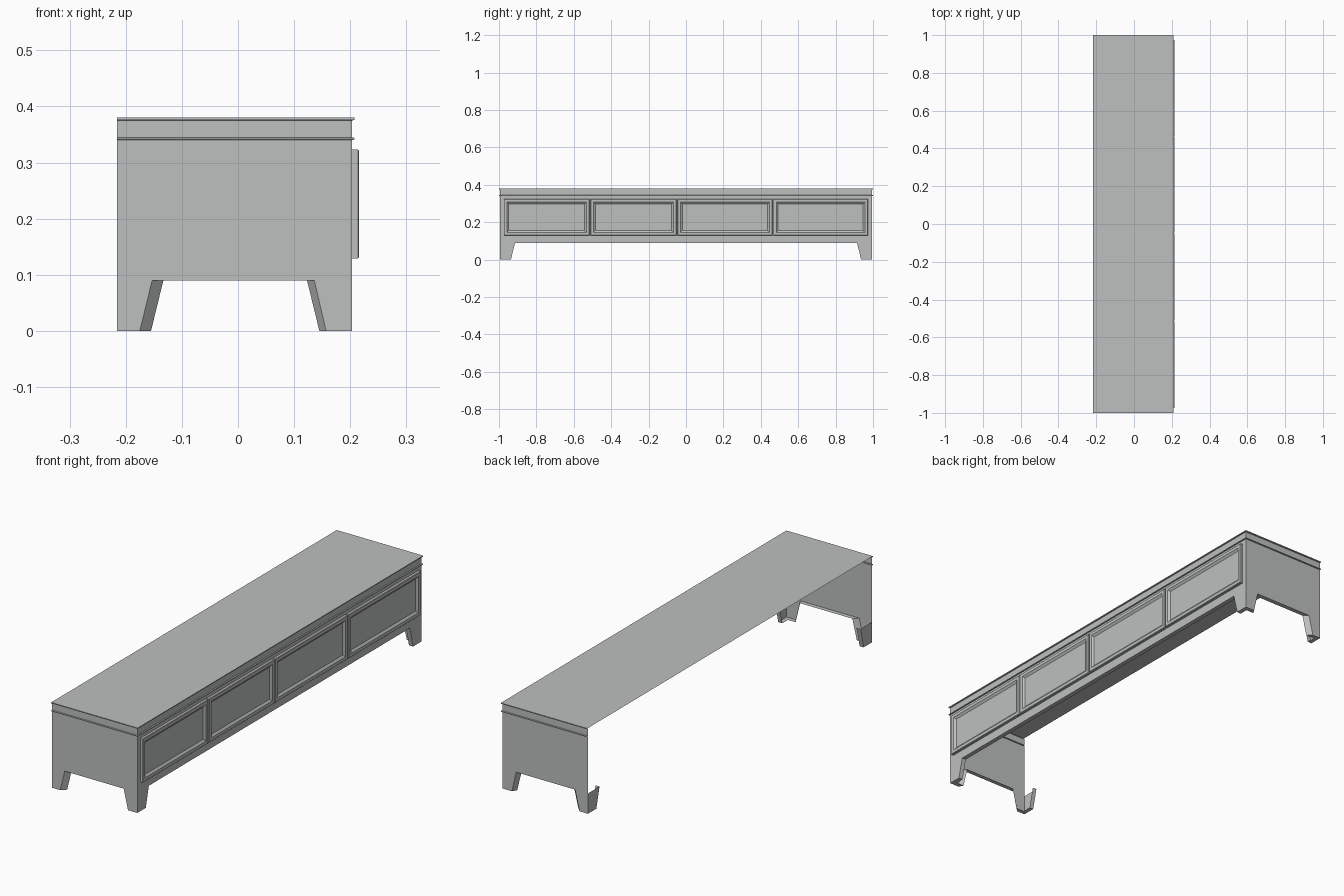
import bpy, bmesh
from mathutils import Vector

if "Cube" in bpy.data.objects:
    bpy.data.objects.remove(bpy.data.objects["Cube"])

GREY = bpy.data.materials.new("plain grey")
GREY.diffuse_color = (0.51, 0.53, 0.52, 1)
GREY.use_nodes = True
GREY.node_tree.nodes["Principled BSDF"].inputs["Base Color"].default_value = GREY.diffuse_color

BACK, FRONT, SIDE = -0.216, 0.203, 0.995   # body limits: back x, drawer-front x, end y
ARCH, DEPTH = 0.09, 0.02                   # underside height, edge return depth


def build(name, faces):
    """Make an object from (points, facing) pairs, turning each face to its facing."""
    bm = bmesh.new()
    for pts, facing in faces:
        f = bm.faces.new([bm.verts.new(p) for p in pts])
        f.normal_update()
        if f.normal.dot(Vector(facing)) < 0:
            f.normal_flip()
    bmesh.ops.remove_doubles(bm, verts=bm.verts, dist=1e-5)
    me = bpy.data.meshes.new(name)
    bm.to_mesh(me)
    bm.free()
    me.materials.append(GREY)
    ob = bpy.data.objects.new(name, me)
    bpy.context.collection.objects.link(ob)
    return ob


def cut_panel(name, outer, inner, place, out):
    """Sheet with a leg cut-out; its lower edge folds back to the inner line."""
    a = [place(u, z, 0) for u, z in outer]
    b = [place(u, z, DEPTH) for u, z in inner]
    faces = [(a, out)]
    mid = sum(u for u, z in outer) / len(outer)
    for i in range(len(inner) - 1):
        (u0, z0), (u1, z1) = outer[i], outer[i + 1]
        facing = (0, 0, -1)
        if abs(z1 - z0) > 0.01:
            s = 1 if (u0 + u1) / 2 < mid else -1
            facing = Vector(place(s, 0, 0)) - Vector(place(0, 0, 0))
        faces.append(([a[i], a[i + 1], b[i + 1], b[i]], facing))
    build(name, faces)


# end panels with tapered legs
TOP = 0.34
end_outer = [(BACK, 0), (-0.175, 0), (-0.153, ARCH), (0.136, ARCH),
             (0.157, 0), (FRONT, 0), (FRONT, TOP), (BACK, TOP)]
end_inner = [(BACK, 0), (-0.155, 0), (-0.133, ARCH), (0.123, ARCH),
             (0.145, 0), (FRONT, 0)]
for s, side in ((-1, "front"), (1, "rear")):
    cut_panel(side + "_end_panel", end_outer, end_inner,
              lambda u, z, d, s=s: (u, s * (SIDE - d), z), (0, s, 0))

# drawer-side face with its two legs
face_outer = [(-SIDE, 0), (-0.936, 0), (-0.914, ARCH), (0.914, ARCH),
              (0.936, 0), (SIDE, 0), (SIDE, TOP), (-SIDE, TOP)]
cut_panel("drawer_face", face_outer, face_outer[:6],
          lambda u, z, d: (FRONT - d, u, z), (1, 0, 0))

# open-back leg flanges
for s, side in ((-1, "front"), (1, "rear")):
    prof = [(SIDE, 0), (0.936, 0), (0.914, ARCH), (SIDE, ARCH)]
    a = [(BACK, s * y, z) for y, z in prof]
    b = [(BACK + DEPTH, s * y, z) for y, z in prof]
    build(side + "_back_leg", [
        (a, (-1, 0, 0)),
        ([a[0], a[1], b[1], b[0]], (0, 0, -1)),
        ([a[1], a[2], b[2], b[1]], (0, -s, 0))])

# table top: one sheet with a moulded rim round three sides
rim = [(0, 0.34), (0.005, 0.341), (0.005, 0.344), (0, 0.345),
       (0, 0.375), (0.005, 0.376), (0.005, 0.38)]
rings = [[(BACK, -SIDE - d, z), (FRONT + d, -SIDE - d, z),
          (FRONT + d, SIDE + d, z), (BACK, SIDE + d, z)] for d, z in rim]
top_faces = [(rings[-1], (0, 0, 1))]
for lo, hi in zip(rings, rings[1:]):
    for i, out in enumerate([(0, -1, 0), (1, 0, 0), (0, 1, 0)]):
        top_faces.append(([lo[i], lo[i + 1], hi[i + 1], hi[i]], out))
build("table_top", top_faces)

# drawers: raised frame with a bevelled sunken panel
spans = [(-0.974, -0.516), (-0.511, -0.051), (-0.046, 0.462), (0.467, 0.973)]
for n, (y0, y1) in enumerate(spans, 1):
    loops = []
    for inset, x in ((0, FRONT), (0, 0.2135), (0.002, 0.2155), (0.016, 0.2155), (0.026, 0.208)):
        p, q, lo, hi = y0 + inset, y1 - inset, 0.129 + inset, 0.323 - inset
        loops.append([(x, p, lo), (x, q, lo), (x, q, hi), (x, p, hi)])
    faces = [(loops[-1], (1, 0, 0))]
    outs = [(0, 0, -1), (0, 1, 0), (0, 0, 1), (0, -1, 0)]
    for k, (a, b) in enumerate(zip(loops, loops[1:])):
        for i in range(4):
            j = (i + 1) % 4
            out = outs[i] if k == 0 else (1, 0, 0)
            faces.append(([a[i], a[j], b[j], b[i]], out))
    build(f"drawer_{n}", faces)
